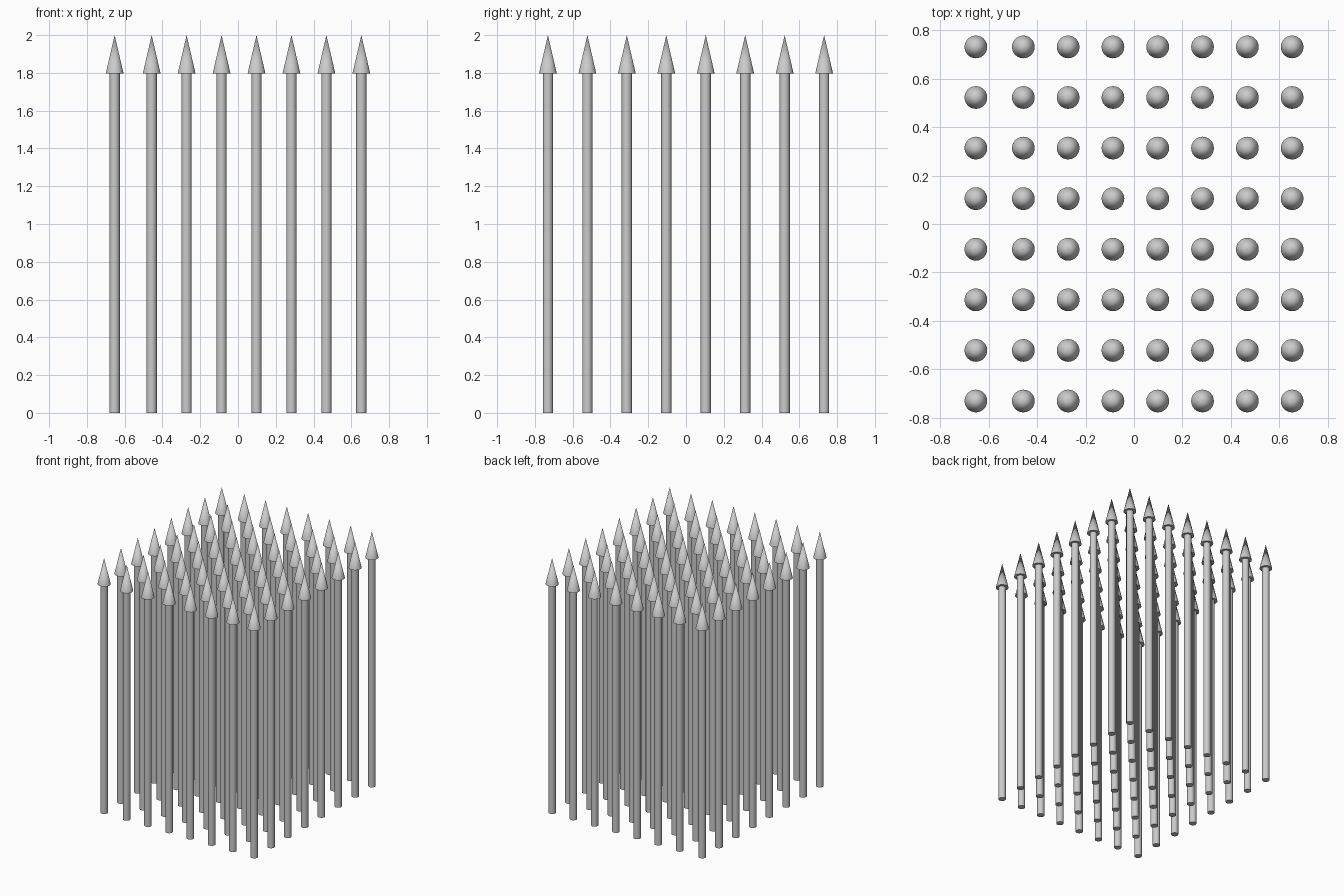
import bpy
import math

if "Cube" in bpy.data.objects:
    bpy.data.objects.remove(bpy.data.objects["Cube"])

SIDES = 24
SHAFT_R, HEAD_R = 0.027, 0.047
HEAD_Z, TOP_Z = 1.797, 2.0

# Grid positions: even rows, with one slightly wider gap at the left column
xs = [-0.653] + [-0.457 + 0.185 * i for i in range(7)]
ys = [-0.731 + 0.2089 * j for j in range(8)]


def smooth(obj):
    bpy.ops.object.shade_smooth_by_angle(angle=math.radians(30))
    return obj.data


# Shaft mesh: capped cylinder standing on the ground
bpy.ops.mesh.primitive_cylinder_add(vertices=SIDES, radius=SHAFT_R, depth=HEAD_Z,
                                    location=(xs[0], ys[0], HEAD_Z / 2))
shaft = bpy.context.object
shaft.name = "arrow_shaft"
shaft_mesh = smooth(shaft)

# Head mesh: capped cone
bpy.ops.mesh.primitive_cone_add(vertices=SIDES, radius1=HEAD_R, radius2=0,
                                depth=TOP_Z - HEAD_Z,
                                location=(xs[0], ys[0], (HEAD_Z + TOP_Z) / 2))
head = bpy.context.object
head.name = "arrow_head"
head_mesh = smooth(head)

# Repeat both parts over the 8 x 8 grid
for i, x in enumerate(xs):
    for j, y in enumerate(ys):
        if i == j == 0:
            continue
        for part, mesh in ((shaft, shaft_mesh), (head, head_mesh)):
            copy = bpy.data.objects.new(f"{part.name}_{i}_{j}", mesh)
            copy.location = (x, y, part.location.z)
            bpy.context.collection.objects.link(copy)
